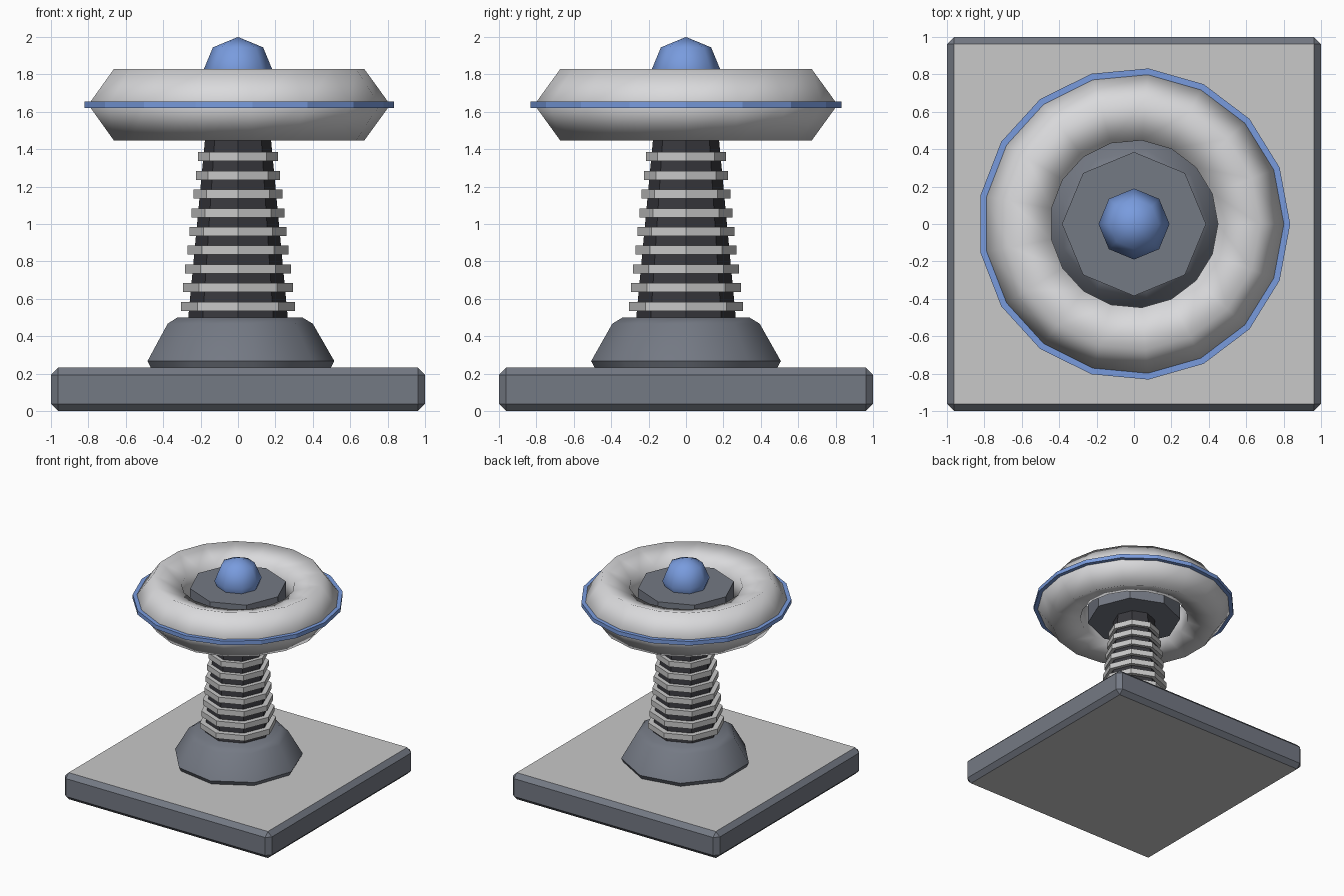
import bpy, bmesh, math

if "Cube" in bpy.data.objects:
    bpy.data.objects.remove(bpy.data.objects["Cube"])


def mat(name, rgb):
    m = bpy.data.materials.new(name)
    m.diffuse_color = (*rgb, 1)
    m.use_nodes = True
    m.node_tree.nodes["Principled BSDF"].inputs["Base Color"].default_value = m.diffuse_color
    return m


LIGHT = mat("light_grey", (0.58, 0.58, 0.58))
WHITE = mat("off_white", (0.70, 0.70, 0.715))
SLATE = mat("slate_grey", (0.175, 0.192, 0.23))
DARK = mat("charcoal", (0.04, 0.04, 0.047))
BLUE = mat("blue", (0.19, 0.33, 0.73))


def add(name, bm, *mats, smooth=None):
    bmesh.ops.recalc_face_normals(bm, faces=bm.faces)
    me = bpy.data.meshes.new(name)
    bm.to_mesh(me)
    bm.free()
    ob = bpy.data.objects.new(name, me)
    bpy.context.collection.objects.link(ob)
    for m in mats:
        me.materials.append(m)
    if smooth:
        bpy.ops.object.select_all(action='DESELECT')
        ob.select_set(True)
        bpy.context.view_layer.objects.active = ob
        bpy.ops.object.shade_smooth_by_angle(angle=math.radians(smooth))
    return ob


def lathe(name, profile, sides, material, closed=False, smooth=None):
    """Spin (radius, z) points round z, first corner on +x.
    Open profiles are capped, closed ones make a ring; radius 0 is a pole."""
    bm = bmesh.new()
    rows = []
    for r, z in profile:
        if r == 0:
            rows.append([bm.verts.new((0, 0, z))] * sides)
        else:
            rows.append([bm.verts.new((r * math.cos(a), r * math.sin(a), z))
                         for a in (2 * math.pi * i / sides for i in range(sides))])
    pairs = list(zip(rows, rows[1:]))
    if closed:
        pairs.append((rows[-1], rows[0]))
    for a, b in pairs:
        for i in range(sides):
            j = (i + 1) % sides
            bm.faces.new(list(dict.fromkeys((a[i], a[j], b[j], b[i]))))
    if not closed:
        for row, (r, z) in ((rows[0], profile[0]), (rows[-1], profile[-1])):
            if r > 0:
                bm.faces.new(row)
    return add(name, bm, material, smooth=smooth)


# Square bevelled base with pale top and bottom panels
bm = bmesh.new()
bmesh.ops.create_cube(bm, size=1)
for v in bm.verts:
    v.co = (v.co.x * 2, v.co.y * 2, (v.co.z + 0.5) * 0.232)
bmesh.ops.bevel(bm, geom=bm.edges[:], offset=0.038, segments=1, affect='EDGES')
bm.normal_update()
for f in bm.faces:
    f.material_index = 1 if abs(f.normal.z) > 0.9 else 0
add("base", bm, SLATE, LIGHT)

# Nine-sided tapered foot
lathe("foot", [(0.495, 0.23), (0.515, 0.267), (0.40, 0.467), (0.345, 0.50)],
      9, SLATE, smooth=50)

# Tapered stem with stacked rings
lathe("stem", [(0.267, 0.49), (0.17, 1.52)], 8, DARK)
for i in range(9):
    r, z = 0.305 - 0.0114 * i, 0.56 + 0.1 * i
    lathe(f"stem_ring_{i + 1}", [(r, z - 0.024), (r, z + 0.024)], 8, LIGHT)

# Octagonal hub and blue dome
lathe("hub", [(0.385, 1.49), (0.385, 1.76)], 8, SLATE)
R, cz = 0.19, 1.81
lathe("dome", [(0, cz - R), (R * 0.707, cz - R * 0.707), (R, cz),
               (R * 0.707, cz + R * 0.707), (0, cz + R)], 8, BLUE, smooth=60)

# Floating ring with a pentagonal cross-section
C, M, Z = 0.612, 0.202, 1.6375
lathe("float_ring", [(C + M * math.cos(math.radians(72 * k)),
                      Z + M * math.sin(math.radians(72 * k))) for k in range(5)],
      17, WHITE, closed=True, smooth=80)

# Blue band round the floating ring
lathe("ring_band", [(0.78, Z - 0.0175), (0.835, Z - 0.0175),
                    (0.835, Z + 0.0175), (0.78, Z + 0.0175)], 17, BLUE, closed=True)
